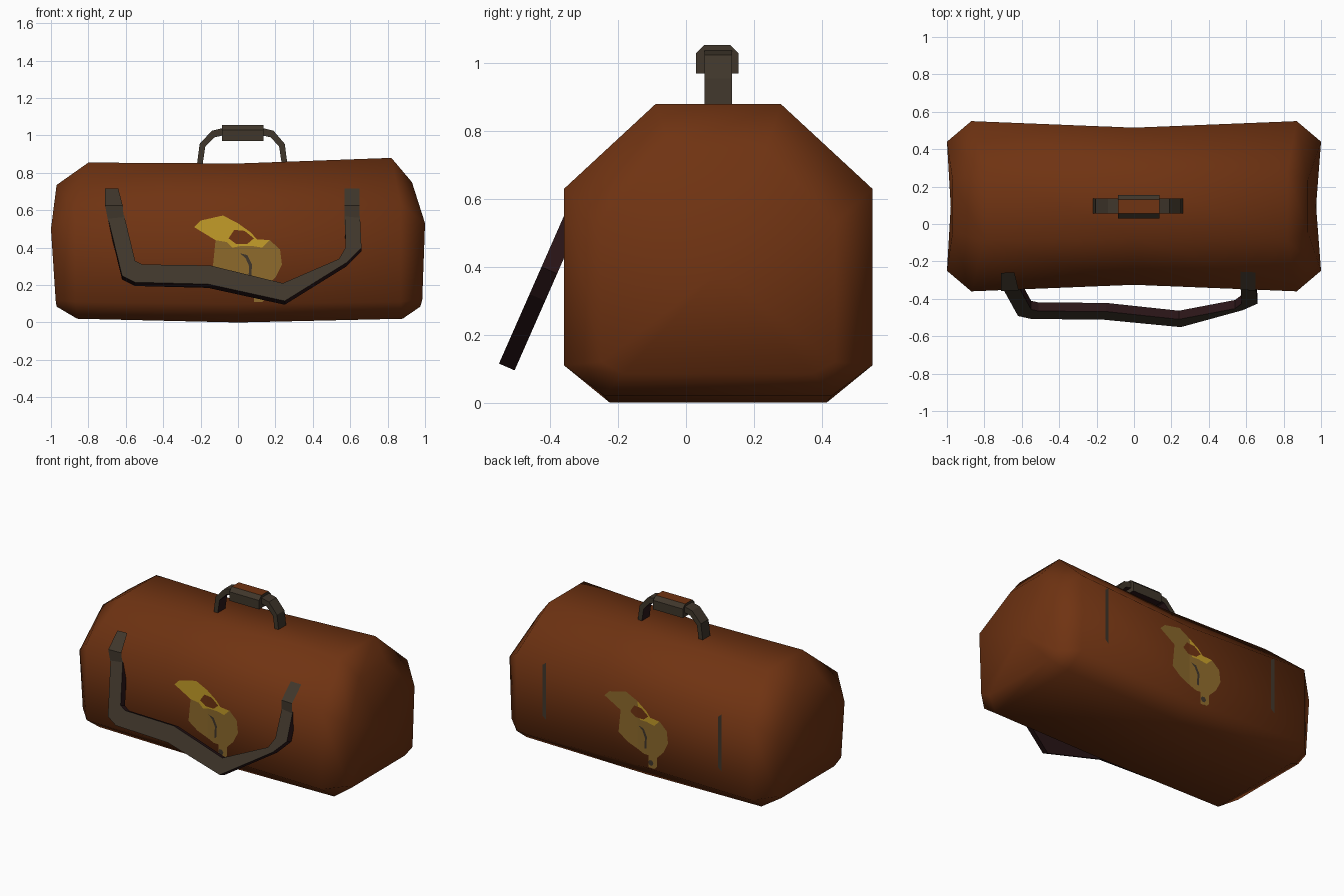
import bpy, bmesh, math
from mathutils import Vector

if "Cube" in bpy.data.objects:
    bpy.data.objects.remove(bpy.data.objects["Cube"])

def mat(name, rgb):
    m = bpy.data.materials.new(name)
    m.diffuse_color = (*rgb, 1)
    m.use_nodes = True
    m.node_tree.nodes["Principled BSDF"].inputs["Base Color"].default_value = m.diffuse_color
    return m

BROWN = mat("brown leather", (0.160, 0.033, 0.006))
DARK = mat("dark strap", (0.050, 0.037, 0.024))
MAROON = mat("maroon underside", (0.024, 0.008, 0.009))
GOLD = mat("bright gold", (0.56, 0.34, 0.022))
OCHRE = mat("dull gold", (0.27, 0.145, 0.025))
YC = 0.095  # the bag is symmetric about this y


def finish(bm, name, mats):
    me = bpy.data.meshes.new(name)
    bm.to_mesh(me)
    bm.free()
    for m in mats:
        me.materials.append(m)
    ob = bpy.data.objects.new(name, me)
    bpy.context.collection.objects.link(ob)
    return ob


# --- bag body: five octagonal rings lofted along x ---
# each ring: rows (x, half width, z) for top, shoulder, lower side, bottom
rings = [
    [(-0.97, 0.14, 0.735), (-1.0, 0.345, 0.50), (-0.975, 0.345, 0.12), (-0.97, 0.28, 0.085)],
    [(-0.80, 0.185, 0.855), (-0.87, 0.455, 0.62), (-0.87, 0.455, 0.11), (-0.86, 0.335, 0.02)],
    [(0, 0.17, 0.85), (0, 0.42, 0.61), (0, 0.42, 0.10), (0, 0.32, 0.0)],
    [(0.82, 0.185, 0.88), (0.87, 0.455, 0.63), (0.87, 0.455, 0.11), (0.88, 0.335, 0.02)],
    [(0.93, 0.14, 0.75), (1.0, 0.345, 0.53), (0.985, 0.345, 0.12), (0.975, 0.28, 0.085)],
]
bm = bmesh.new()
loops = []
for r in rings:
    pts = [(x, YC - w, z) for x, w, z in r] + [(x, YC + w, z) for x, w, z in reversed(r)]
    loops.append([bm.verts.new(p) for p in pts])
for a, b in zip(loops, loops[1:]):
    for i in range(8):
        j = (i + 1) % 8
        bm.faces.new((a[i], a[j], b[j], b[i]))
caps = [bm.faces.new(loops[0]), bm.faces.new(loops[-1])]
bmesh.ops.poke(bm, faces=caps)
bmesh.ops.recalc_face_normals(bm, faces=bm.faces)
for f in bm.faces:
    f.smooth = True
finish(bm, "bag_body", [BROWN])


# --- ribbon: closed bar between two 2D paths, given depth by place(u, v, d) ---
def ribbon(name, outer, inner, place, mats, pick):
    bm = bmesh.new()
    sec = []
    for (u, v), (s, t) in zip(outer, inner):
        sec.append([bm.verts.new(p) for p in
                    (place(u, v, 0), place(s, t, 0), place(s, t, 1), place(u, v, 1))])
    for a, b in zip(sec, sec[1:]):
        for i in range(4):           # 0 front, 1 inner edge, 2 back, 3 outer edge
            j = (i + 1) % 4
            bm.faces.new((a[i], a[j], b[j], b[i])).material_index = pick[i]
    bm.faces.new(sec[0])
    bm.faces.new(sec[-1])
    bmesh.ops.recalc_face_normals(bm, faces=bm.faces)
    return finish(bm, name, mats)


# shoulder strap hanging in a plane that leans out from the front
def strap_place(x, z, d):
    return (x, -0.36 - 0.44 * (0.55 - z) + 0.046 * d, z - 0.02 * d)

ribbon("shoulder_strap",
       [(-0.71, 0.62), (-0.62, 0.25), (-0.55, 0.215), (-0.16, 0.205), (0.25, 0.115),
        (0.58, 0.32), (0.66, 0.40), (0.65, 0.62)],
       [(-0.62, 0.62), (-0.55, 0.33), (-0.51, 0.31), (-0.15, 0.305), (0.24, 0.21),
        (0.54, 0.34), (0.575, 0.40), (0.57, 0.62)],
       strap_place, [DARK, MAROON], [0, 1, 1, 1])

# top carry handle
ribbon("carry_handle",
       [(-0.22, 0.84), (-0.205, 0.955), (-0.14, 1.025), (-0.08, 1.04),
        (0.13, 1.04), (0.19, 1.025), (0.25, 0.955), (0.265, 0.84)],
       [(-0.19, 0.84), (-0.175, 0.94), (-0.125, 0.99), (-0.08, 1.0),
        (0.13, 1.0), (0.175, 0.99), (0.22, 0.94), (0.235, 0.84)],
       lambda x, z, d: (x, 0.055 + 0.08 * d, z), [DARK, MAROON], [0, 1, 0, 0])

# padded grip around the handle
bm = bmesh.new()
prof = [(0.03, 0.97), (0.03, 1.03), (0.055, 1.055), (0.13, 1.055), (0.155, 1.03), (0.155, 0.97)]
a, b = [[bm.verts.new((x, y, z)) for y, z in prof] for x in (-0.085, 0.135)]
for i in range(6):
    j = (i + 1) % 6
    bm.faces.new((a[i], a[j], b[j], b[i]))
bm.faces.new(a)
bm.faces.new(b)
bmesh.ops.recalc_face_normals(bm, faces=bm.faces)
for f in bm.faces:
    f.material_index = 1 if f.normal.z > 0.9 else 2 if f.normal.z < -0.9 else 0
finish(bm, "handle_grip", [DARK, BROWN, MAROON])


# --- painted plates that follow the front wall; back=True turns them round to the rear ---
def wall_y(x, z):
    y = YC - 0.415 - 0.046 * abs(x)
    return y + max(0, z - 0.625) * 1.08 + max(0, 0.11 - z) * 1.1

def plate(name, pts, material, lift=0.003, back=False):
    bm = bmesh.new()
    f = bm.faces.new([bm.verts.new((x, 0, z)) for x, z in pts])
    bmesh.ops.triangulate(bm, faces=[f])
    for co, no in (((0, 0, 0), (1, 0, 0)), ((0, 0, 0.625), (0, 0, 1)), ((0, 0, 0.11), (0, 0, 1))):
        bmesh.ops.bisect_plane(bm, geom=bm.verts[:] + bm.edges[:] + bm.faces[:],
                               plane_co=co, plane_no=no)
    for v in bm.verts:
        x, z = v.co.x, v.co.z
        y = wall_y(x, z) - lift
        v.co = (-x, 2 * YC - y, z) if back else (x, y, z)
    bm.normal_update()
    for f in bm.faces:
        if (f.normal.y < 0) == back:
            f.normal_flip()
    finish(bm, name, [material])

def grow(pts, k):
    c = sum((Vector(p) for p in pts), Vector((0, 0))) / len(pts)
    return [tuple(c + (Vector(p) - c) * k) for p in pts]

flap_l = [(-0.235, 0.51), (-0.20, 0.545), (-0.08, 0.572), (0.0, 0.53), (0.02, 0.41),
          (-0.03, 0.40), (-0.06, 0.43), (-0.12, 0.44)]
flap_r = [(0.0, 0.53), (0.07, 0.48), (0.10, 0.445), (0.17, 0.44), (0.13, 0.40), (0.07, 0.41), (0.02, 0.41)]
pouch = [(-0.12, 0.44), (-0.06, 0.44), (0.02, 0.42), (0.17, 0.44), (0.225, 0.39), (0.235, 0.31),
         (0.20, 0.24), (0.15, 0.19), (0.05, 0.19), (-0.07, 0.24), (-0.135, 0.29), (-0.125, 0.36), (-0.09, 0.40)]
tab = [(0.06, 0.20), (0.15, 0.20), (0.15, 0.13), (0.125, 0.105), (0.08, 0.11), (0.065, 0.14)]
crease = [(0.01, 0.37), (0.05, 0.36), (0.075, 0.31), (0.07, 0.23), (0.055, 0.23),
          (0.06, 0.30), (0.04, 0.345)]
hole = [(-0.05, 0.45), (-0.02, 0.495), (0.035, 0.49), (0.085, 0.45), (0.05, 0.42), (-0.01, 0.42)]
ring = [(0.105 + 0.02 * math.cos(t * math.pi / 3), 0.145 + 0.02 * math.sin(t * math.pi / 3)) for t in range(6)]

for back in (False, True):
    side = "back" if back else "front"
    for n, pts in (("flap", flap_l), ("pouch", pouch), ("tab", tab)):
        plate(f"{side}_clasp_{n}_outline", grow(pts, 1.07), DARK, 0.003, back)
    plate(f"{side}_clasp_tab", tab, OCHRE, 0.0045, back)
    plate(f"{side}_clasp_pouch", pouch, OCHRE, 0.005, back)
    plate(f"{side}_clasp_flap_left", flap_l, OCHRE if back else GOLD, 0.006, back)
    plate(f"{side}_clasp_flap_right", flap_r, GOLD, 0.006, back)
    plate(f"{side}_clasp_hole", hole, BROWN, 0.0075, back)
    plate(f"{side}_clasp_crease", crease, DARK, 0.0075, back)
    plate(f"{side}_clasp_ring", ring, DARK, 0.0075, back)

# strap ends stitched to the front shoulder, and seams on the back
plate("strap_end_left", [(-0.71, 0.715), (-0.64, 0.715), (-0.645, 0.65), (-0.615, 0.62),
                         (-0.61, 0.52), (-0.69, 0.52), (-0.71, 0.62)], DARK, 0.006)
plate("strap_end_right", [(0.57, 0.715), (0.65, 0.715), (0.65, 0.52), (0.57, 0.52)], DARK, 0.006)
for n, x in (("left", -0.67), ("right", 0.63)):
    plate(f"back_seam_{n}", [(x - 0.012, 0.60), (x + 0.012, 0.62), (x + 0.012, 0.24), (x - 0.012, 0.26)],
          DARK, 0.004, True)
